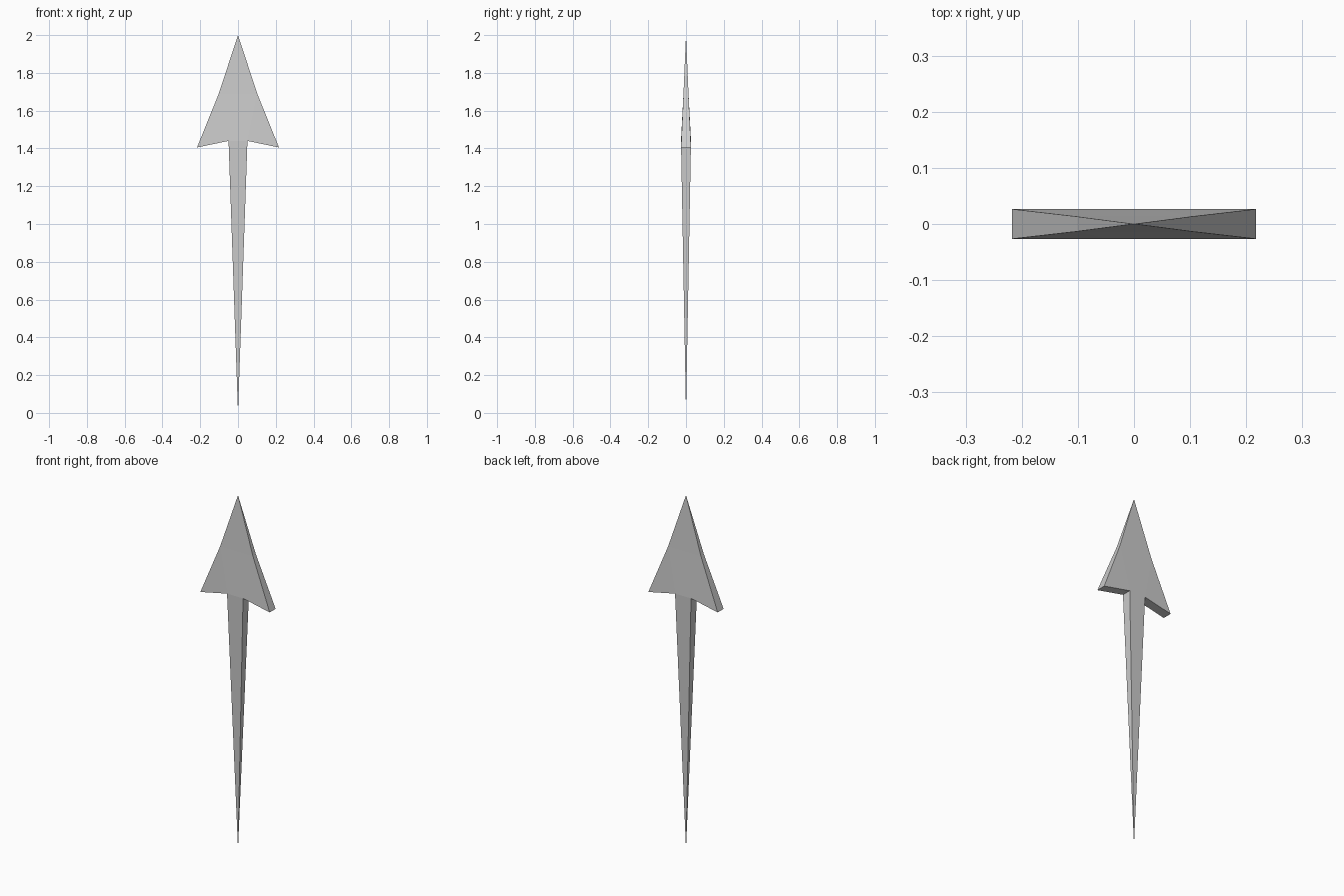
import bpy, bmesh

if "Cube" in bpy.data.objects:
    bpy.data.objects.remove(bpy.data.objects["Cube"])

# Half outline of the arrow: (half width, half depth, height)
TIP = (0, 0, 2.0)
EDGE = (0.102, 0.0133, 1.69)
BARB = (0.217, 0.0265, 1.405)
NOTCH = (0.05, 0.0265, 1.44)
TAIL = (0, 0, 0)

bm = bmesh.new()


def face(*pts):
    bm.faces.new([bm.verts.new(p) for p in pts])


def corner(p, sx, sy):
    return (p[0] * sx, p[1] * sy, p[2])


# Front and back plates
for sy in (-1, 1):
    def l(p): return corner(p, -1, sy)
    def r(p): return corner(p, 1, sy)
    face(TIP, l(EDGE), r(EDGE))
    face(l(EDGE), l(NOTCH), r(NOTCH), r(EDGE))
    face(r(EDGE), r(NOTCH), r(BARB))
    face(l(EDGE), l(BARB), l(NOTCH))
    face(l(NOTCH), TAIL, r(NOTCH))

# Side walls of the head, barb undersides and shaft
for sx in (-1, 1):
    def f(p): return corner(p, sx, -1)
    def b(p): return corner(p, sx, 1)
    face(TIP, f(EDGE), b(EDGE))
    face(f(EDGE), f(BARB), b(BARB), b(EDGE))
    face(f(BARB), f(NOTCH), b(NOTCH), b(BARB))
    face(f(NOTCH), TAIL, b(NOTCH))

# Weld into one closed solid
bmesh.ops.remove_doubles(bm, verts=bm.verts, dist=0.0001)
bmesh.ops.recalc_face_normals(bm, faces=bm.faces)
mesh = bpy.data.meshes.new("arrow")
bm.to_mesh(mesh)
bm.free()
bpy.context.collection.objects.link(bpy.data.objects.new("arrow", mesh))
